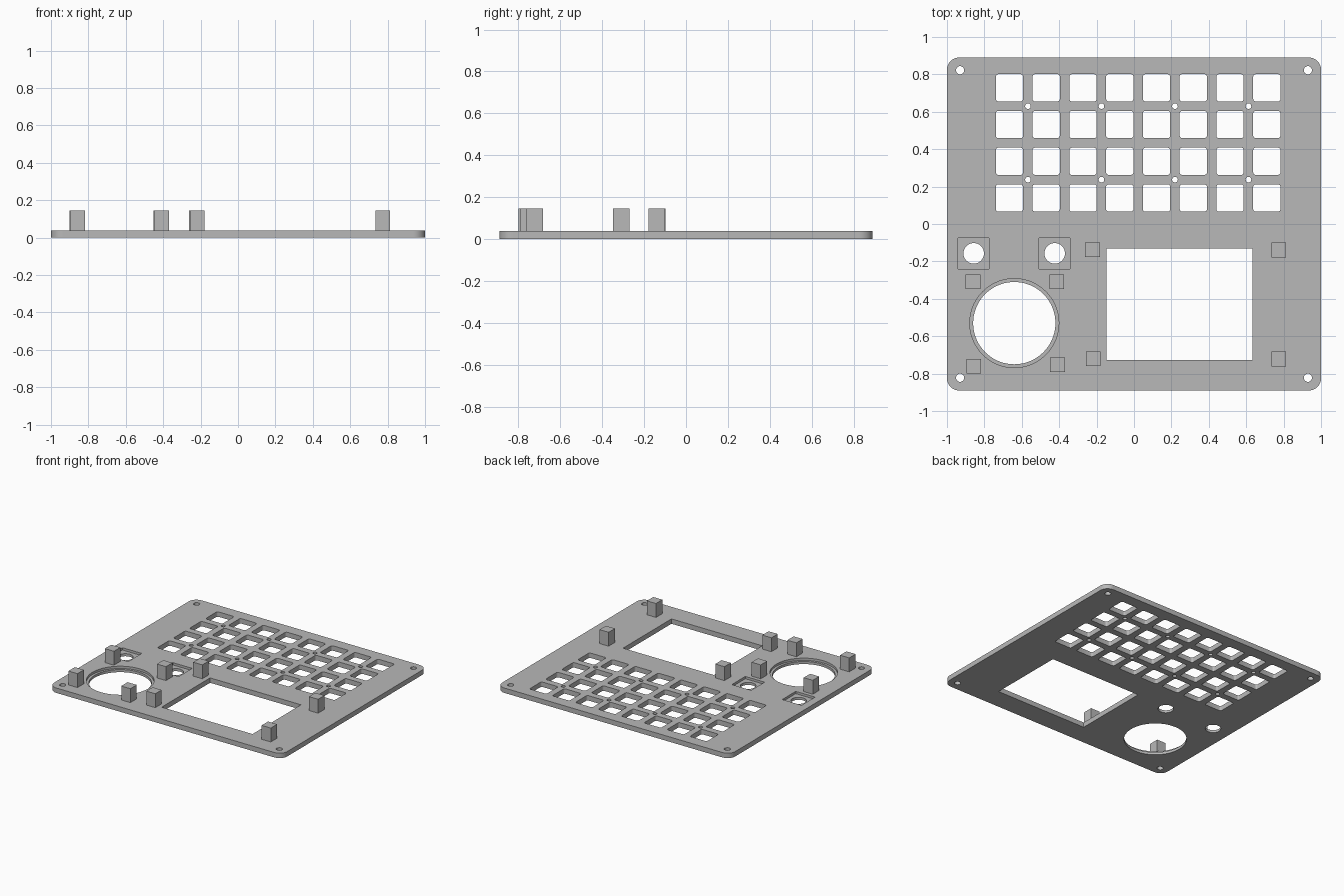
import bpy
import bmesh
import math

if "Cube" in bpy.data.objects:
    bpy.data.objects.remove(bpy.data.objects["Cube"])

PLATE_TOP, POST_TOP, RECESS = 0.038, 0.146, 0.02

grey = bpy.data.materials.new("plain_grey")
grey.diffuse_color = (0.48, 0.48, 0.48, 1)
grey.use_nodes = True
grey.node_tree.nodes["Principled BSDF"].inputs["Base Color"].default_value = grey.diffuse_color


def circle(x, y, r, n=32):
    return [(x + r * math.cos(2 * math.pi * i / n),
             y + r * math.sin(2 * math.pi * i / n)) for i in range(n)]


def rounded(x, y, w, h, r=0.0, n=6):
    """Outline of a rectangle centred on x, y with optional round corners."""
    if r == 0:
        n = 0
    pts = []
    for k, (sx, sy) in enumerate([(1, 1), (-1, 1), (-1, -1), (1, -1)]):
        cx, cy = x + sx * (w / 2 - r), y + sy * (h / 2 - r)
        for i in range(n + 1):
            a = math.pi / 2 * (k + (i / n if n else 0))
            pts.append((cx + r * math.cos(a), cy + r * math.sin(a)))
    return pts


def prisms(name, outlines, z0, z1):
    """One object made of upright prisms."""
    bm = bmesh.new()
    for pts in outlines:
        low = [bm.verts.new((x, y, z0)) for x, y in pts]
        high = [bm.verts.new((x, y, z1)) for x, y in pts]
        bm.faces.new(low[::-1])
        bm.faces.new(high)
        for i in range(len(pts)):
            j = (i + 1) % len(pts)
            bm.faces.new((low[i], low[j], high[j], high[i]))
    mesh = bpy.data.meshes.new(name)
    bm.to_mesh(mesh)
    bm.free()
    mesh.materials.append(grey)
    obj = bpy.data.objects.new(name, mesh)
    bpy.context.collection.objects.link(obj)
    return obj


def cut(target, cutter):
    cutter.hide_render = True
    mod = target.modifiers.new("cut", 'BOOLEAN')
    mod.operation, mod.solver, mod.object = 'DIFFERENCE', 'EXACT', cutter
    bpy.context.view_layer.objects.active = target
    bpy.ops.object.modifier_apply(modifier=mod.name)
    bpy.data.objects.remove(cutter)


# Face plate with rounded corners
plate = prisms("face_plate", [rounded(0, 0, 2, 1.78, 0.065, 10)], 0, PLATE_TOP)

# Shallow recesses around the dial and the two knobs
knobs = [(-0.857, -0.157), (-0.424, -0.157)]
dial = (-0.64, -0.53)
recesses = [rounded(x, y, 0.166, 0.166) for x, y in knobs]
recesses.append(circle(*dial, 0.238, 72))
cut(plate, prisms("recess_cutter", recesses, RECESS, 0.1))

# Through openings: key grid, screen, dial, knobs and screw holes
holes = [rounded(-0.666 + 0.1966 * c, 0.139 + 0.1964 * r, 0.146, 0.146, 0.014, 4)
         for c in range(8) for r in range(4)]
holes += [circle(-0.567 + 0.393 * c, y, 0.015, 20)
          for c in range(4) for y in (0.237, 0.63)]
holes += [circle(x, y, 0.022, 24) for x in (-0.93, 0.93) for y in (-0.822, 0.822)]
holes += [circle(x, y, 0.055, 40) for x, y in knobs]
holes.append(circle(*dial, 0.22, 72))
holes.append(rounded(0.243, -0.429, 0.78, 0.594))
cut(plate, prisms("hole_cutter", holes, -0.1, 0.1))

# Smooth the round walls only
bpy.ops.object.select_all(action='DESELECT')
plate.select_set(True)
bpy.context.view_layer.objects.active = plate
bpy.ops.object.shade_smooth_by_angle(angle=math.radians(30))

# Square mounting posts
posts = {
    "dial_post": [(-0.861, -0.308), (-0.414, -0.308), (-0.857, -0.76), (-0.409, -0.752)],
    "screen_post": [(-0.222, -0.137), (0.773, -0.139), (-0.217, -0.72), (0.775, -0.722)],
}
for name, spots in posts.items():
    for i, (x, y) in enumerate(spots):
        prisms(f"{name}_{i + 1}", [rounded(x, y, 0.078, 0.078)],
               PLATE_TOP, POST_TOP)
